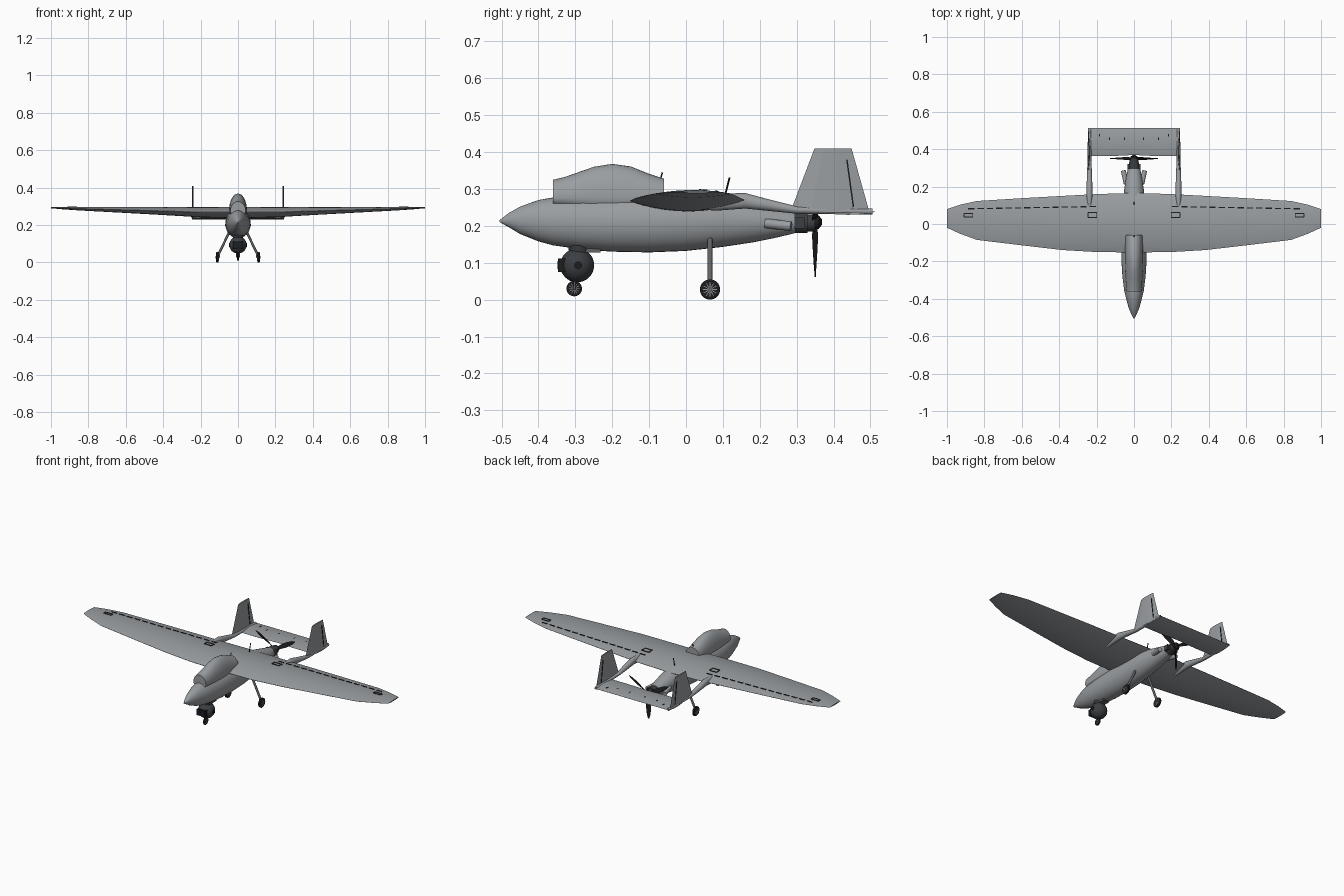
import bpy, bmesh, math
from mathutils import Vector, Matrix

cube = bpy.data.objects.get("Cube")
if cube:
    bpy.data.objects.remove(cube, do_unlink=True)


def material(name, rgb):
    m = bpy.data.materials.new(name)
    m.use_nodes = True
    m.diffuse_color = (*rgb, 1)
    m.node_tree.nodes["Principled BSDF"].inputs["Base Color"].default_value = (*rgb, 1)
    return m


GREY = material("airframe grey", (0.32, 0.34, 0.355))
STEEL = material("strut grey", (0.12, 0.125, 0.13))
DARK = material("dark housing", (0.045, 0.05, 0.055))
BLACK = material("black", (0.012, 0.012, 0.013))
LENS = material("lens glass", (0.01, 0.015, 0.025))


def finish(name, bm, mat, smooth=True):
    bmesh.ops.recalc_face_normals(bm, faces=bm.faces[:])
    mesh = bpy.data.meshes.new(name)
    bm.to_mesh(mesh)
    bm.free()
    mesh.materials.append(mat)
    ob = bpy.data.objects.new(name, mesh)
    bpy.context.collection.objects.link(ob)
    if smooth:
        bpy.ops.object.select_all(action='DESELECT')
        ob.select_set(True)
        bpy.context.view_layer.objects.active = ob
        bpy.ops.object.shade_smooth_by_angle(angle=math.radians(35))
    return ob


def loft(name, rings, mat, smooth=True):
    """Skin a list of closed rings and cap both ends."""
    bm = bmesh.new()
    rows = [[bm.verts.new(p) for p in ring] for ring in rings]
    n = len(rows[0])
    for a, b in zip(rows, rows[1:]):
        for i in range(n):
            j = (i + 1) % n
            bm.faces.new((a[i], a[j], b[j], b[i]))
    bm.faces.new(rows[0])
    bm.faces.new(rows[-1])
    return finish(name, bm, mat, smooth)


def ellipse(x, y, z, hw, hh, n=32):
    return [(x + hw * math.cos(2 * math.pi * i / n), y,
             z + hh * math.sin(2 * math.pi * i / n)) for i in range(n)]


def tube(name, origin, axis, profile, mat, n=24):
    """Turned part: profile is (distance along axis, radius)."""
    q = Vector(axis).to_track_quat('Z', 'Y')
    o = Vector(origin)
    return loft(name, [[o + q @ Vector((r * math.cos(2 * math.pi * i / n),
                                        r * math.sin(2 * math.pi * i / n), t))
                        for i in range(n)] for t, r in profile], mat)


def rod(name, a, b, r, mat, n=12):
    d = Vector(b) - Vector(a)
    return tube(name, a, d, [(0, r), (d.length, r)], mat, n)


def boxes(name, items, mat):
    """Items are (centre, size, rotation matrix or None)."""
    bm = bmesh.new()
    for c, s, rot in items:
        m = Matrix.Translation(c) @ (rot or Matrix()) @ Matrix.Diagonal((*s, 1))
        bmesh.ops.create_cube(bm, size=1, matrix=m)
    return finish(name, bm, mat, False)


# Fuselage: y, bottom, top, half width
body = [(-0.505, 0.210, 0.216, 0.003), (-0.48, 0.196, 0.235, 0.015),
        (-0.45, 0.178, 0.252, 0.028), (-0.40, 0.158, 0.270, 0.042),
        (-0.36, 0.147, 0.277, 0.052), (-0.28, 0.136, 0.281, 0.062),
        (-0.2, 0.130, 0.283, 0.067), (-0.1, 0.128, 0.287, 0.068),
        (0.0, 0.132, 0.290, 0.067), (0.1, 0.143, 0.285, 0.062),
        (0.18, 0.155, 0.268, 0.053), (0.24, 0.167, 0.252, 0.044),
        (0.295, 0.180, 0.238, 0.033)]
loft("fuselage", [ellipse(0, y, (b + t) / 2, w, (t - b) / 2) for y, b, t, w in body], GREY)

# Dorsal radome: y, top, half width
dome = [(-0.36, 0.325, 0.041), (-0.33, 0.332, 0.043), (-0.29, 0.346, 0.045),
        (-0.25, 0.360, 0.047), (-0.2, 0.368, 0.048), (-0.15, 0.361, 0.048),
        (-0.1, 0.341, 0.047), (-0.06, 0.328, 0.046)]
loft("dorsal_radome", [[(x, y, z if z > 0.275 else 0.275 + (z - 0.275) * 0.5)
                        for x, y, z in ellipse(0, y, 0.275, w, t - 0.275)]
                       for y, t, w in dome], GREY)

# Wing: x, leading edge, trailing edge, mid height, half thickness
wing = [(0.0, -0.152, 0.166, 0.267, 0.029), (0.2, -0.15, 0.160, 0.268, 0.027),
        (0.385, -0.139, 0.150, 0.274, 0.022), (0.6, -0.114, 0.138, 0.280, 0.016),
        (0.84, -0.085, 0.123, 0.287, 0.010), (0.93, -0.052, 0.103, 0.290, 0.007),
        (1.0, -0.02, 0.08, 0.292, 0.003)]


def airfoil(s, st, n=14):
    x, le, te, z, h = st
    u = [0.5 - 0.5 * math.cos(math.pi * i / n) for i in range(n + 1)]
    pts = [(a, math.sin(math.pi * a) ** 0.8 if 0 < a < 1 else 0.03) for a in u]
    up = [(s * x, le + (te - le) * a, z + h * k) for a, k in pts]
    low = [(s * x, le + (te - le) * a, z - h * k) for a, k in reversed(pts)]
    return up + low


loft("wing", [airfoil(-1, st) for st in wing[:0:-1]] + [airfoil(1, st) for st in wing], GREY)


def wing_top(x, y):
    for a, b in zip(wing, wing[1:]):
        if a[0] <= abs(x) <= b[0]:
            f = (abs(x) - a[0]) / (b[0] - a[0])
            _, le, te, z, h = [p + (q - p) * f for p, q in zip(a, b)]
            u = min(max((y - le) / (te - le), 0.001), 0.999)
            return z + h * math.sin(math.pi * u) ** 0.8


# Hinge dashes and hatch outlines on the wing skin
marks = []
for s in (-1, 1):
    for i in range(14):
        x = 0.22 + i * 0.05
        y = 0.093 - 0.012 * (x - 0.22) / 0.7
        marks.append(((s * x, y, wing_top(x, y)), (0.034, 0.006, 0.005), None))
    for x, y, w, d in ((0.222, 0.048, 0.046, 0.028), (0.885, 0.047, 0.046, 0.018)):
        for k in (-1, 1):
            yy = y + k * d / 2
            marks.append(((s * x, yy, wing_top(x, yy)), (w, 0.005, 0.005), None))
            xx = x + k * w / 2
            marks.append(((s * xx, y, wing_top(xx, y)), (0.005, d, 0.005), None))
boxes("wing_panel_lines", marks, BLACK)

# Tailplane with hinge fittings
tail = [(x, 0.363 + 0.006 * (x == 0), 0.512, 0.238, 0.008) for x in (0.0, 0.12, 0.245)]
loft("tailplane", [airfoil(-1, t) for t in tail[:0:-1]] + [airfoil(1, t) for t in tail], GREY)
boxes("tailplane_fittings", [((s * x, y, 0.243), (0.006, 0.014, 0.006), None)
                             for s in (-1, 1) for x, y in ((0.05, 0.455), (0.13, 0.455), (0.185, 0.475))], BLACK)

for s, side in ((1, "left"), (-1, "right")):
    # Tail boom: y, mid height, half width, half height
    boom = [(0.03, 0.262, 0.010, 0.016), (0.08, 0.264, 0.015, 0.023), (0.16, 0.268, 0.016, 0.021),
            (0.22, 0.257, 0.015, 0.016), (0.30, 0.243, 0.012, 0.010), (0.505, 0.239, 0.008, 0.008)]
    loft(side + "_tail_boom", [ellipse(s * 0.238, y, z, w, h, 16) for y, z, w, h in boom], GREY)

    # Fin with rudder line
    def fin_ring(z, le, te, t):
        return [(s * 0.242 + k * t, le + (te - le) * u, z)
                for k, u in ((0, 0), (1, 0.25), (1, 0.6), (0, 1), (-1, 0.6), (-1, 0.25))]
    loft(side + "_fin", [fin_ring(0.238, 0.283, 0.497, 0.006),
                         fin_ring(0.409, 0.348, 0.449, 0.0035)], GREY, False)
    tilt = Matrix.Rotation(math.atan2(0.018, 0.13), 4, 'X')
    boxes(side + "_rudder_line", [((s * 0.242, 0.445, 0.315), (0.0095, 0.004, 0.13), tilt)], BLACK)

    # Exhaust pipe
    rod(side + "_exhaust", (s * 0.042, 0.215, 0.207), (s * 0.057, 0.285, 0.199), 0.013, GREY, 16)

    # Main gear leg and wheel
    rod(side + "_main_leg", (s * 0.045, 0.065, 0.165), (s * 0.103, 0.065, 0.045), 0.0065, STEEL)
    rod(side + "_main_fork", (s * 0.10, 0.065, 0.055), (s * 0.10, 0.065, 0.026), 0.005, STEEL)
    rod(side + "_main_axle", (s * 0.098, 0.065, 0.028), (s * 0.12, 0.065, 0.028), 0.005, STEEL)


def wheel(name, c, r, w):
    tube(name + "_tyre", c, (1, 0, 0), [(-w, r * 0.72), (-w, r * 0.85), (-w * 0.6, r),
                                        (w * 0.6, r), (w, r * 0.85), (w, r * 0.72)], BLACK, 32)
    spokes = [(c, (2 * w + 0.002, r * 1.4, r * 0.07), Matrix.Rotation(math.pi * i / 6, 4, 'X'))
              for i in range(6)]
    boxes(name + "_spokes", spokes, GREY)
    tube(name + "_hub", c, (1, 0, 0), [(-w - 0.002, r * 0.25), (w + 0.002, r * 0.25)], STEEL)


wheel("left_main_wheel", Vector((0.11, 0.065, 0.0275)), 0.0275, 0.007)
wheel("right_main_wheel", Vector((-0.11, 0.065, 0.0275)), 0.0275, 0.007)
wheel("nose_wheel", Vector((0, -0.303, 0.03)), 0.021, 0.005)
for s in (-1, 1):
    rod("nose_fork", (s * 0.009, -0.303, 0.026), (s * 0.009, -0.300, 0.07), 0.003, STEEL)

# Sensor ball: sphere, mount, camera housing, pivots
bm = bmesh.new()
bmesh.ops.create_uvsphere(bm, u_segments=32, v_segments=20, radius=0.046,
                          matrix=Matrix.Translation((0, -0.295, 0.093)))
finish("sensor_ball", bm, DARK)
tube("sensor_mount", (0, -0.29, 0.125), (0, 0, 1), [(0, 0.026), (0.022, 0.03)], DARK)
boxes("belly_plate", [((0, -0.257, 0.133), (0.04, 0.05, 0.011), None)], STEEL)
boxes("camera_housing", [((0, -0.333, 0.093), (0.056, 0.028, 0.036), None)], BLACK)
for s in (-1, 1):
    tube("camera_lens", (s * 0.015, -0.345, 0.094), (0, -1, 0), [(0, 0.011), (0.004, 0.011)], LENS)
    tube("ball_pivot", (s * 0.04, -0.293, 0.093), (s, 0, 0), [(0, 0.011), (0.008, 0.011)], BLACK)

# Engine, hub and three-blade propeller
tube("engine", (0, 0.265, 0.208), (0, 1, 0), [(0, 0.028), (0.065, 0.028), (0.065, 0.023), (0.085, 0.023)], DARK)
boxes("engine_cylinders", [((0, 0.308, 0.208), (0.07, 0.028, 0.03), None)], DARK)
tube("propeller_hub", (0, 0.34, 0.21), (0, 1, 0), [(0, 0.018), (0.02, 0.018), (0.028, 0.008)], BLACK)
blade = [(0.008, 0.006, 50), (0.035, 0.013, 40), (0.08, 0.014, 26),
         (0.125, 0.010, 18), (0.148, 0.003, 15)]
for i in range(3):
    spin = Matrix.Translation((0, 0.35, 0.21)) @ Matrix.Rotation(i * 2 * math.pi / 3, 4, 'Y')
    rings = []
    for r, c, pitch in blade:
        rot = Matrix.Rotation(math.radians(pitch), 4, 'Z')
        rings.append([spin @ (rot @ Vector((a * c, b * 0.0018, 0)) + Vector((0, 0, -r)))
                      for a, b in ((-1, 0), (0, 1), (1, 0), (0, -1))])
    loft("propeller_blade", rings, BLACK)

# Antennas
rod("front_antenna", (0, -0.072, 0.315), (0, -0.064, 0.345), 0.002, BLACK, 8)
rod("rear_antenna", (0, 0.104, 0.275), (0, 0.118, 0.331), 0.0025, BLACK, 8)
